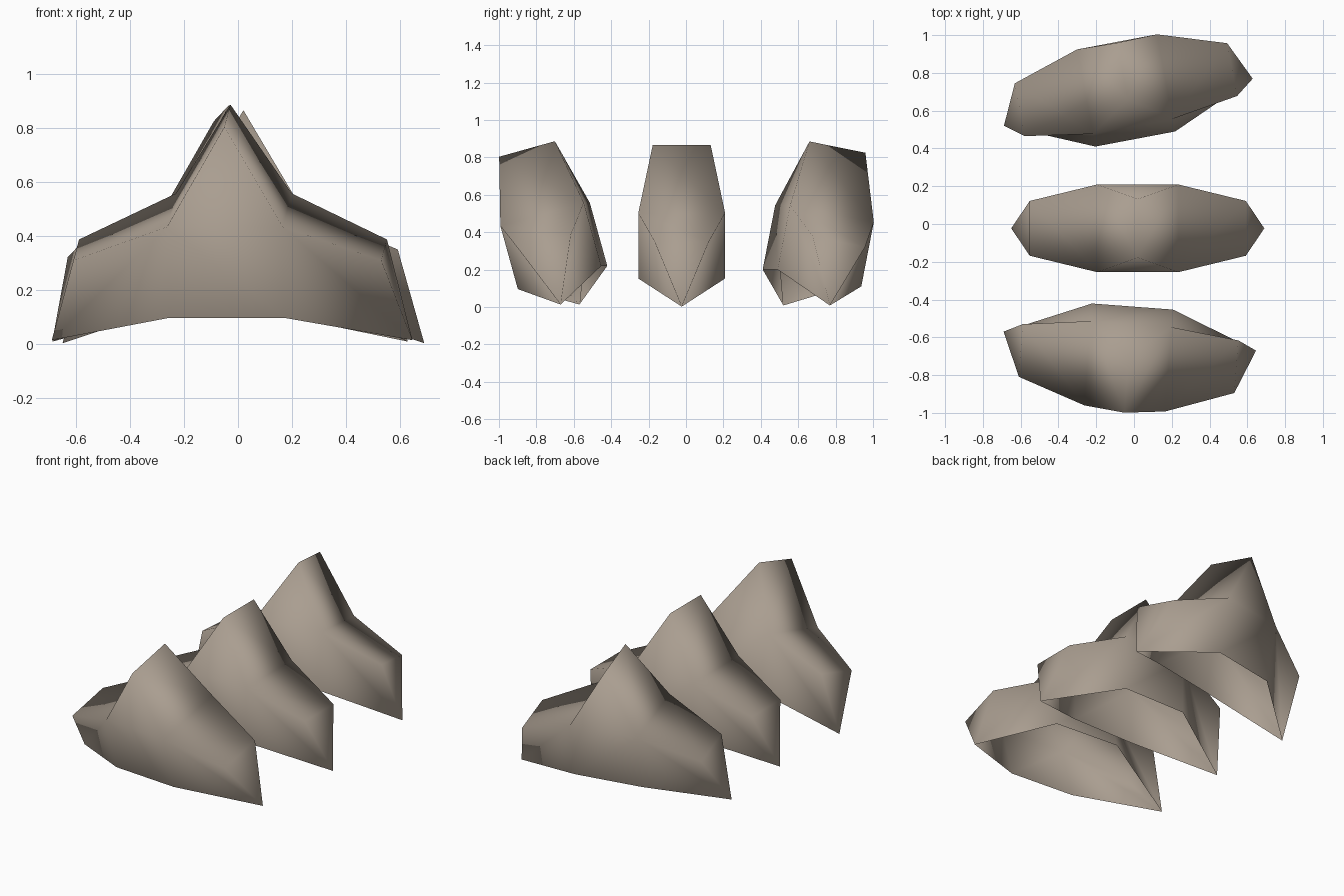
import bpy, bmesh
from math import radians
from mathutils import Matrix

if "Cube" in bpy.data.objects:
    bpy.data.objects.remove(bpy.data.objects["Cube"])

# One horn-brown colour for everything
mat = bpy.data.materials.new("horn brown")
mat.diffuse_color = (0.40, 0.34, 0.28, 1)
mat.use_nodes = True
mat.node_tree.nodes["Principled BSDF"].inputs["Base Color"].default_value = mat.diffuse_color


def spike_plate(name, loc, lean, yaw):
    """Hollow, open-bottomed back spike: peaked centre with two drooping wings."""
    bm = bmesh.new()
    tip = {s: bm.verts.new((s * 0.67, 0, 0)) for s in (-1, 1)}
    apex, shoulder, outer, foot = {}, {}, {}, {}
    for f in (-1, 1):                       # front and back walls
        apex[f] = bm.verts.new((0, f * 0.155, 0.863))
        for s in (-1, 1):                   # left and right sides
            shoulder[s, f] = bm.verts.new((s * 0.215, f * 0.232, 0.50))
            outer[s, f] = bm.verts.new((s * 0.572, f * 0.145, 0.347))
            foot[s, f] = bm.verts.new((s * 0.215, f * 0.232, 0.15))
        # central wall
        bm.faces.new((apex[f], shoulder[-1, f], shoulder[1, f]))
        bm.faces.new((shoulder[-1, f], foot[-1, f], foot[1, f], shoulder[1, f]))
        # wing walls
        for s in (-1, 1):
            bm.faces.new((shoulder[s, f], foot[s, f], tip[s], outer[s, f]))
    for s in (-1, 1):
        # ridge tops and end caps
        bm.faces.new((apex[-1], apex[1], shoulder[s, 1], shoulder[s, -1]))
        bm.faces.new((shoulder[s, -1], shoulder[s, 1], outer[s, 1], outer[s, -1]))
        bm.faces.new((outer[s, -1], outer[s, 1], tip[s]))
    bmesh.ops.recalc_face_normals(bm, faces=bm.faces)
    for face in bm.faces:
        face.smooth = True
    bm.transform(Matrix.Translation(loc) @ Matrix.Rotation(radians(yaw), 4, 'Z')
                 @ Matrix.Rotation(radians(lean), 4, 'X'))
    mesh = bpy.data.meshes.new(name)
    bm.to_mesh(mesh)
    bm.free()
    mesh.materials.append(mat)
    bpy.context.collection.objects.link(bpy.data.objects.new(name, mesh))


# Three spikes in a row, the outer two leaning away and twisted
spike_plate("front_spike", (-0.022, -0.62, 0.013), 15.5, -4.3)
spike_plate("middle_spike", (0.02, -0.023, 0.002), 0, 0)
spike_plate("back_spike", (-0.03, 0.645, 0.008), -11.2, 10.7)
